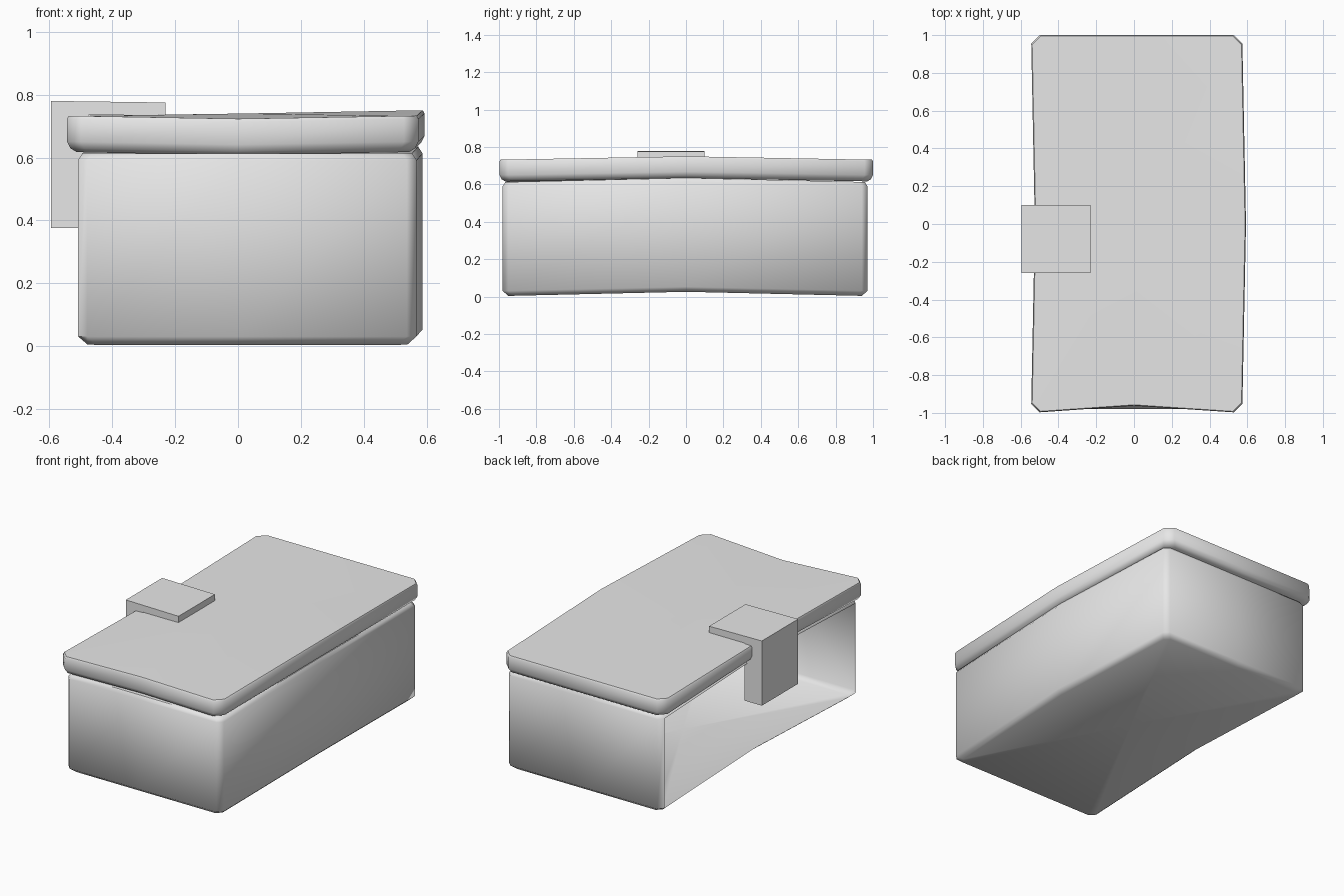
import bpy, bmesh, math

if "Cube" in bpy.data.objects:
    bpy.data.objects.remove(bpy.data.objects["Cube"], do_unlink=True)

grey = bpy.data.materials.new("light_grey")
grey.use_nodes = True
grey.diffuse_color = (0.8, 0.8, 0.8, 1)
grey.node_tree.nodes["Principled BSDF"].inputs["Base Color"].default_value = (0.8, 0.8, 0.8, 1)


def finish(name, bm, smooth):
    bmesh.ops.recalc_face_normals(bm, faces=bm.faces)
    mesh = bpy.data.meshes.new(name)
    bm.to_mesh(mesh)
    bm.free()
    mesh.materials.append(grey)
    obj = bpy.data.objects.new(name, mesh)
    bpy.context.collection.objects.link(obj)
    if smooth:
        bpy.ops.object.select_all(action='DESELECT')
        obj.select_set(True)
        bpy.context.view_layer.objects.active = obj
        bpy.ops.object.shade_smooth_by_angle(angle=math.radians(50))
    return obj


def outline(x0, x1, y0, y1, c, inset):
    """Rectangle with cut corners and a point in the middle of each side."""
    x0, x1, y0, y1 = x0 + inset, x1 - inset, y0 + inset, y1 - inset
    return [(x0, y1 - c), (x0, 0), (x0, y0 + c), (x0 + c, y0), (0, y0), (x1 - c, y0),
            (x1, y0 + c), (x1, 0), (x1, y1 - c), (x1 - c, y1), (0, y1), (x0 + c, y1)]


def shell(name, size, corner, levels, warp, open_level=None):
    """Stack outlines into a closed shell; one long side may be left open."""
    bm = bmesh.new()
    rings = [[bm.verts.new(warp(x, y, z)) for x, y in outline(*size, corner, inset)]
             for z, inset in levels]
    n = len(rings[0])
    for level, (low, high) in enumerate(zip(rings, rings[1:])):
        for i in range(n):
            if level == open_level and i < 2:
                continue
            j = (i + 1) % n
            bm.faces.new((low[i], low[j], high[j], high[i]))
    for ring, (z, _) in ((rings[0], levels[0]), (rings[-1], levels[-1])):
        centre = bm.verts.new(warp(0, 0, z))
        for i in range(n):
            bm.faces.new((ring[i], ring[(i + 1) % n], centre))
    return finish(name, bm, True)


# Hand-bent shapes: the middle of the box bows up and sideways
def bend_body(x, y, z):
    k = 1 - abs(y)
    return (x + 0.02 * k, y, z + 0.023 * k)


def bend_lid(x, y, z):
    k = 1 - abs(y)
    dent = 1 - min(1, abs(x) / 0.5)
    lift = 0.008 + 0.01 * x / 0.55
    if z < 0.66:
        lift = 0.018
    front = max(0, -y)
    return (x + 0.02 * k, y + 0.035 * dent * front, z + lift * k - 0.009 * dent * front)


# Box body, open on one long side
shell("box_body", (-0.51, 0.567, -0.98, 0.97), 0.03,
      [(0.003, 0.03), (0.03, 0), (0.59, 0), (0.612, 0.014)], bend_body, open_level=1)

# Lid with rounded lower rim
shell("lid", (-0.545, 0.573, -0.997, 1.0), 0.045,
      [(0.616, 0.03), (0.628, 0.011), (0.65, 0), (0.722, 0), (0.732, 0.005)], bend_lid)

# L-shaped clasp over the lid edge
bm = bmesh.new()
profile = [(-0.595, 0.375), (-0.475, 0.375), (-0.475, 0.735),
           (-0.23, 0.735), (-0.23, 0.775), (-0.595, 0.78)]
face = bm.faces.new([bm.verts.new((x, -0.26, z)) for x, z in profile])
side = bmesh.ops.extrude_face_region(bm, geom=[face])["geom"]
for v in side:
    if isinstance(v, bmesh.types.BMVert):
        v.co.y = 0.1
finish("clasp", bm, False)
